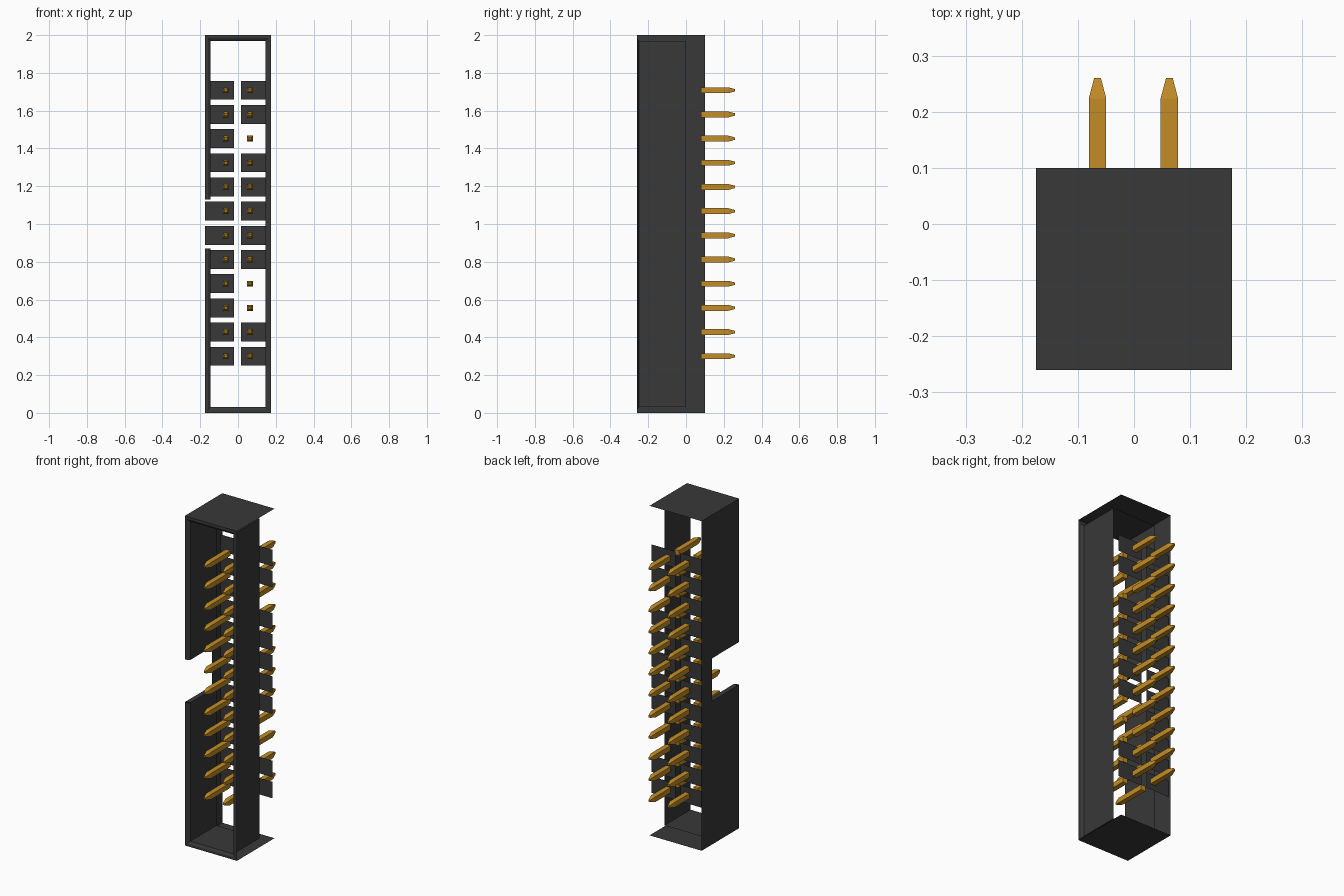
import bpy, bmesh
from mathutils import Vector

cube = bpy.data.objects.get("Cube")
if cube:
    bpy.data.objects.remove(cube, do_unlink=True)


def material(name, rgb):
    m = bpy.data.materials.new(name)
    m.diffuse_color = (*rgb, 1)
    m.use_nodes = True
    m.node_tree.nodes["Principled BSDF"].inputs["Base Color"].default_value = (*rgb, 1)
    return m


BLACK = material("black plastic", (0.04, 0.04, 0.04))
GOLD = material("gold", (0.54, 0.265, 0.019))

W, H = 0.175, 2.0            # half width, height
FRONT, BACK, FLOOR = -0.26, 0.10, 0.0
T = 0.03                     # wall thickness
LIP = FRONT + 0.01           # inner edge of the chamfered rim
NOTCH = (0.87, 1.13)


def finish(name, bm, mat):
    bmesh.ops.remove_doubles(bm, verts=bm.verts, dist=0.0001)
    me = bpy.data.meshes.new(name)
    bm.to_mesh(me)
    bm.free()
    me.materials.append(mat)
    ob = bpy.data.objects.new(name, me)
    bpy.context.collection.objects.link(ob)
    return ob


def quad(bm, pts, facing):
    """One flat panel whose normal points towards 'facing'."""
    f = bm.faces.new([bm.verts.new(p) for p in pts])
    f.normal_update()
    if f.normal.dot(Vector(facing)) < 0:
        f.normal_flip()


def side(bm, x, y0, y1, z0, z1, nx):
    quad(bm, [(x, y0, z0), (x, y1, z0), (x, y1, z1), (x, y0, z1)], (nx, 0, 0))


def level(bm, z, x0, x1, y0, y1, nz):
    quad(bm, [(x0, y0, z), (x1, y0, z), (x1, y1, z), (x0, y1, z)], (0, 0, nz))


# End walls: outer and inner skins
bm = bmesh.new()
for z, zi, n in ((0, T, -1), (H, H - T, 1)):
    level(bm, z, -W, W, FRONT, BACK, n)
    level(bm, zi, -W + T, W - T, LIP, FLOOR, -n)
finish("end_walls", bm, BLACK)

# Plain side wall
bm = bmesh.new()
side(bm, W - T, LIP, FLOOR, T, H - T, -1)
finish("plain_side_wall", bm, BLACK)

# Side wall with the keying notch
bm = bmesh.new()
side(bm, -W, FLOOR, BACK, 0, H, -1)
for z0, z1, zi0, zi1 in ((0, NOTCH[0], T, NOTCH[0]), (NOTCH[1], H, NOTCH[1], H - T)):
    side(bm, -W, FRONT, FLOOR, z0, z1, -1)
    side(bm, -W + T, LIP, FLOOR, zi0, zi1, 1)
for z, n in zip(NOTCH, (1, -1)):
    level(bm, z, -W, -W + T, LIP, FLOOR, n)
finish("notched_side_wall", bm, BLACK)

# Chamfered front rim, interrupted by the notch
bm = bmesh.new()
profile = [(0, FRONT), (T / 2, FRONT), (T, LIP)]     # inset, depth
rails = [
    lambda d: ((W - d, d), (W - d, H - d)),
    lambda d: ((-W + d, H - d), (W - d, H - d)),
    lambda d: ((-W + d, d), (W - d, d)),
    lambda d: ((-W + d, d), (-W + d, NOTCH[0])),
    lambda d: ((-W + d, NOTCH[1]), (-W + d, H - d)),
]
for rail in rails:
    for (d0, y0), (d1, y1) in zip(profile, profile[1:]):
        (a, b), (c, e) = rail(d0), rail(d1)
        quad(bm, [(a[0], y0, a[1]), (b[0], y0, b[1]),
                  (e[0], y1, e[1]), (c[0], y1, c[1])], (0, -1, 0))
finish("front_rim", bm, BLACK)

# Base plates carrying the pins, some left out on one column
ROWS = [0.30 + 0.128 * i for i in range(12)]
PLATE_Y = 0.08
columns = [(-0.065, -W, -0.02, ()), (0.063, 0.015, W, (2, 3, 9))]
bm = bmesh.new()
for _, x0, x1, gaps in columns:
    for i, z in enumerate(ROWS):
        if i not in gaps:
            quad(bm, [(x0, PLATE_Y, z - 0.05), (x1, PLATE_Y, z - 0.05),
                      (x1, PLATE_Y, z + 0.05), (x0, PLATE_Y, z + 0.05)], (0, 1, 0))
finish("base_plates", bm, BLACK)


# Square pins with tapered tips
def add_pin(bm, x, z, base, tip):
    step = 1 if tip > base else -1
    rings = []
    for y, r in ((base, 0.0155), (tip - step * 0.036, 0.0155), (tip, 0.006)):
        rings.append([bm.verts.new((x + sx * r, y, z + sz * r))
                      for sx, sz in ((-1, -1), (1, -1), (1, 1), (-1, 1))])
    faces = [bm.faces.new(rings[0]), bm.faces.new(rings[-1])]
    for lo, hi in zip(rings, rings[1:]):
        for k in range(4):
            n = (k + 1) % 4
            faces.append(bm.faces.new((lo[k], lo[n], hi[n], hi[k])))
    bmesh.ops.recalc_face_normals(bm, faces=faces)


for name, base, tip in (("mating_pins", FLOOR, -0.225), ("solder_pins", PLATE_Y, 0.26)):
    bm = bmesh.new()
    for x, *_ in columns:
        for z in ROWS:
            add_pin(bm, x, z, base, tip)
    finish(name, bm, GOLD)
